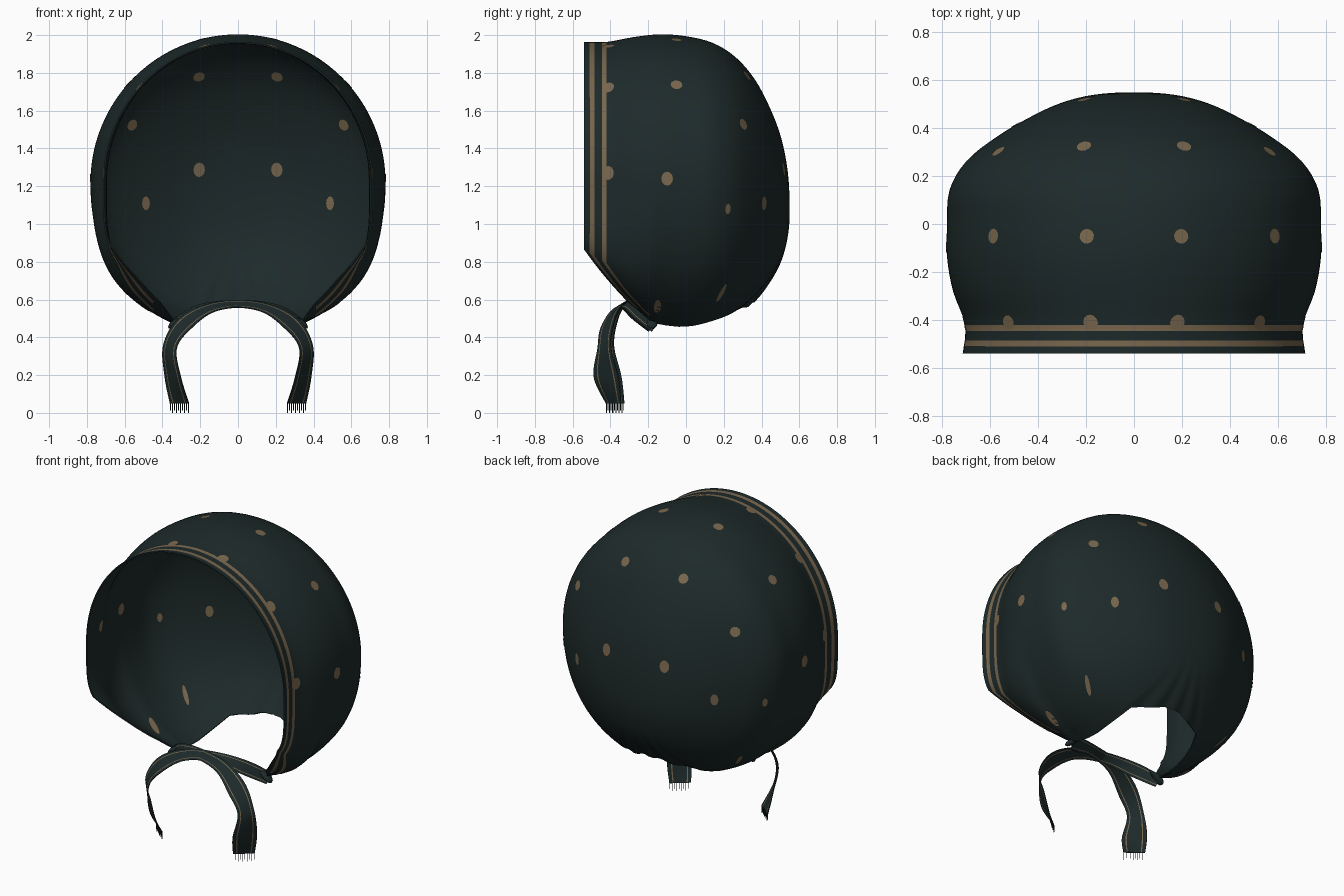
import bpy, bmesh, math
from mathutils import Vector
from mathutils.bvhtree import BVHTree

if "Cube" in bpy.data.objects:
    bpy.data.objects.remove(bpy.data.objects["Cube"], do_unlink=True)


def make_material(name, rgb):
    m = bpy.data.materials.new(name)
    m.use_nodes = True
    m.diffuse_color = (*rgb, 1)
    m.node_tree.nodes["Principled BSDF"].inputs["Base Color"].default_value = (*rgb, 1)
    return m


CLOTH = make_material("dark teal cloth", (0.0125, 0.0225, 0.0225))
GOLD = make_material("dull gold print", (0.19, 0.135, 0.075))


def make_object(name, bm, thickness=0.0, inner_shift=0):
    mesh = bpy.data.meshes.new(name)
    bm.to_mesh(mesh)
    bm.free()
    mesh.materials.append(CLOTH)
    mesh.materials.append(GOLD)
    ob = bpy.data.objects.new(name, mesh)
    bpy.context.collection.objects.link(ob)
    bpy.ops.object.select_all(action="DESELECT")
    ob.select_set(True)
    bpy.context.view_layer.objects.active = ob
    if thickness:
        mod = ob.modifiers.new("thickness", "SOLIDIFY")
        mod.thickness = thickness
        mod.offset = 0
        mod.material_offset = inner_shift
        bpy.ops.object.modifier_apply(modifier=mod.name)
    bpy.ops.object.shade_smooth_by_angle(angle=math.radians(50))


def spline(rows, u):
    """Smooth curve through rows of numbers, u counted in rows."""
    i = min(max(int(u), 0), len(rows) - 2)
    f = u - i
    quad = [rows[min(max(i + k, 0), len(rows) - 1)] for k in (-1, 0, 1, 2)]
    return [0.5 * (2 * b + (c - a) * f + (2 * a - 5 * b + 4 * c - d) * f * f
                   + (3 * b - a - 3 * c + d) * f ** 3) for a, b, c, d in zip(*quad)]


# Hood cross-sections from brim to crown: y, top, bottom, half width, centre height
SECTIONS = [
    (-0.54, 1.96, 0.77, 0.71, 1.22),
    (-0.42, 1.96, 0.665, 0.70, 1.22),
    (-0.28, 1.985, 0.54, 0.75, 1.22),
    (-0.14, 2.0, 0.43, 0.775, 1.22),
    (0.0, 1.99, 0.415, 0.775, 1.22),
    (0.14, 1.955, 0.45, 0.765, 1.22),
    (0.26, 1.88, 0.505, 0.695, 1.21),
    (0.36, 1.765, 0.595, 0.57, 1.18),
    (0.44, 1.615, 0.695, 0.435, 1.15),
    (0.50, 1.455, 0.805, 0.305, 1.12),
    (0.535, 1.275, 0.935, 0.165, 1.09),
    (0.545, 1.08, 1.08, 0.0, 1.08),
    (0.535, 0.935, 1.275, -0.165, 1.07),
]
POLE = len(SECTIONS) - 2
# Free edge of the cloth: angle from the top, y
EDGE = [(0, -0.54), (130, -0.54), (140, -0.42), (150, -0.3), (156, -0.17),
        (157.5, 0.03), (159, 0.27), (168, 0.33), (180, 0.36)]


def edge_y(deg):
    for (a, ya), (b, yb) in zip(EDGE, EDGE[1:]):
        if deg <= b:
            return ya + (yb - ya) * (deg - a) / (b - a)
    return EDGE[-1][1]


def u_at(y):
    lo, hi = 0.0, float(POLE)
    for _ in range(24):
        mid = (lo + hi) / 2
        if spline(SECTIONS, mid)[0] < y:
            lo = mid
        else:
            hi = mid
    return lo


def hood_point(t, u, pleat):
    y, top, bottom, half, centre = spline(SECTIONS, u)
    s, c = math.sin(t), math.cos(t)
    n = 2.0 if c > 0 else 2.2 + 6.5 * max(0, -0.12 - y)
    r = (abs(s) ** n + abs(c) ** n) ** (-1 / n) * (1 + pleat)
    height = top - centre if c > 0 else centre - bottom
    return Vector((half * s * r, y, centre + height * c * r))


# Hood, with denser columns around the tied corners
ROWS = 40
BANDS = (0, 0.03, 0.055, 0.095, 0.12)
half_turn = [2.5 * k for k in range(60)]
half_turn += [150 + 0.5 * k for k in range(24)]
half_turn += [162 + 1.5 * k for k in range(13)]
angles = half_turn + [-d for d in half_turn[-2:0:-1]]
bm = bmesh.new()
grid = []
for deg in angles:
    t = math.radians(deg)
    y0 = edge_y(abs(deg))
    us = [u_at(y0 + b) for b in BANDS]
    us += [us[-1] + (POLE - us[-1]) * k / ROWS for k in range(1, ROWS + 1)]
    gather = min(max((abs(deg) - 150) / 15, 0), 1) * 0.012
    column = []
    for k, u in enumerate(us):
        pleat = gather * math.cos(30 * t) * (1 - k / (len(us) - 1)) ** 3
        column.append(bm.verts.new(hood_point(t, u, pleat)))
    grid.append(column)
for i, deg in enumerate(angles):
    a, b = grid[i], grid[(i + 1) % len(grid)]
    for k in range(len(a) - 1):
        f = bm.faces.new((a[k], a[k + 1], b[k + 1], b[k]))
        f.material_index = int(k in (1, 3) and abs(deg) < 150)
bmesh.ops.remove_doubles(bm, verts=bm.verts, dist=0.0005)
bmesh.ops.recalc_face_normals(bm, faces=bm.faces)
top_face = max(bm.faces, key=lambda f: f.calc_center_median().z)
if top_face.normal.z < 0:
    bmesh.ops.reverse_faces(bm, faces=bm.faces)
surface = BVHTree.FromBMesh(bm)
make_object("hood", bm, 0.008, -1)

# Printed dots on both faces of the cloth: place, radius across, radius up
R = 0.031
DOTS = [
    (0.2, -0.05, 1.99, R, R), (0.59, -0.05, 1.74, R, R), (0.775, -0.1, 1.24, R, 0.037),
    (0.21, 0.33, 1.79, R, R), (0.57, 0.31, 1.53, R, R), (0.21, 0.53, 1.29, R, 0.039),
    (0.48, 0.39, 1.11, 0.024, 0.037), (0.72, 0.22, 1.08, 0.017, 0.028),
    (0.5, 0.18, 0.65, 0.014, 0.065), (0.5, -0.15, 0.57, 0.02, 0.06),
    (0.18, -0.41, 1.94, 0.034, R), (0.52, -0.41, 1.72, R, 0.034),
    (0.7, -0.41, 1.27, R, 0.037),
]
bm = bmesh.new()
for x, y, z, wide, high in DOTS:
    for side in (-1, 1):
        spot, normal, _, _ = surface.find_nearest(Vector((side * x, y, z)))
        across = normal.cross(Vector((0, 0, 1))).normalized()
        along = across.cross(normal)
        for face_dir in (-1, 1):
            ring = []
            for k in range(12):
                a = 2 * math.pi * k / 12
                p = spot + across * math.cos(a) * wide + along * math.sin(a) * high
                p = surface.find_nearest(p)[0] + normal * 0.0065 * face_dir
                ring.append(bm.verts.new(p))
            f = bm.faces.new(ring)
            f.material_index = 1
            f.normal_update()
            if f.normal.dot(normal) * face_dir < 0:
                f.normal_flip()
make_object("printed_dots", bm)

# Ties: centre x y z, then half-width vector x y z
TIE = [
    (0.34, -0.17, 0.46, 0.01, 0.02, 0.03),
    (0.22, -0.25, 0.53, 0.01, 0.025, 0.035),
    (0.06, -0.31, 0.575, 0.0, 0.03, 0.02),
    (-0.13, -0.355, 0.56, -0.01, 0.035, 0.022),
    (-0.28, -0.405, 0.475, -0.03, 0.04, 0.03),
    (-0.36, -0.425, 0.35, -0.035, 0.035, 0.01),
    (-0.345, -0.415, 0.19, -0.042, 0.065, 0),
    (-0.31, -0.375, 0.05, -0.05, 0.04, 0),
]
ACROSS = (-1, -0.7, -0.6, 0, 0.6, 0.7, 1)


def tie_point(side, u, w):
    v = spline(TIE, u)
    p = Vector(v[:3]) + Vector(v[3:]) * w
    return Vector((p.x * side, p.y + 0.008 * side, p.z))


for side, label in ((1, "left"), (-1, "right")):
    bm = bmesh.new()
    steps = 56
    rows = [[bm.verts.new(tie_point(side, (len(TIE) - 1) * k / steps, w)) for w in ACROSS]
            for k in range(steps + 1)]
    for a, b in zip(rows, rows[1:]):
        for j in range(len(ACROSS) - 1):
            f = bm.faces.new((a[j], a[j + 1], b[j + 1], b[j]))
            f.material_index = int(j in (1, 4))
    # Frayed threads
    for k in range(10):
        w = -0.97 + 0.21 * k
        p, q = (tie_point(side, len(TIE) - 1, w + d) for d in (0, 0.04))
        drop = Vector((0, 0, p.z - 0.012 * (k % 2)))
        bm.faces.new([bm.verts.new(c) for c in (p, q, q - drop, p - drop)])
    make_object(label + "_tie", bm, 0.004)

    # Gathered tuft at the corner of the hood, tapering inward
    bm = bmesh.new()
    bmesh.ops.create_uvsphere(bm, u_segments=16, v_segments=10, radius=1)
    for v in bm.verts:
        inward = 0.05 * v.co.x
        taper = 0.65 - 0.35 * v.co.x
        v.co = Vector((side * (0.32 - inward), -0.18 + v.co.y * 0.04 * taper,
                       0.485 + inward * 0.6 + v.co.z * 0.028 * taper))
    bmesh.ops.recalc_face_normals(bm, faces=bm.faces)
    make_object(label + "_tuft", bm)
